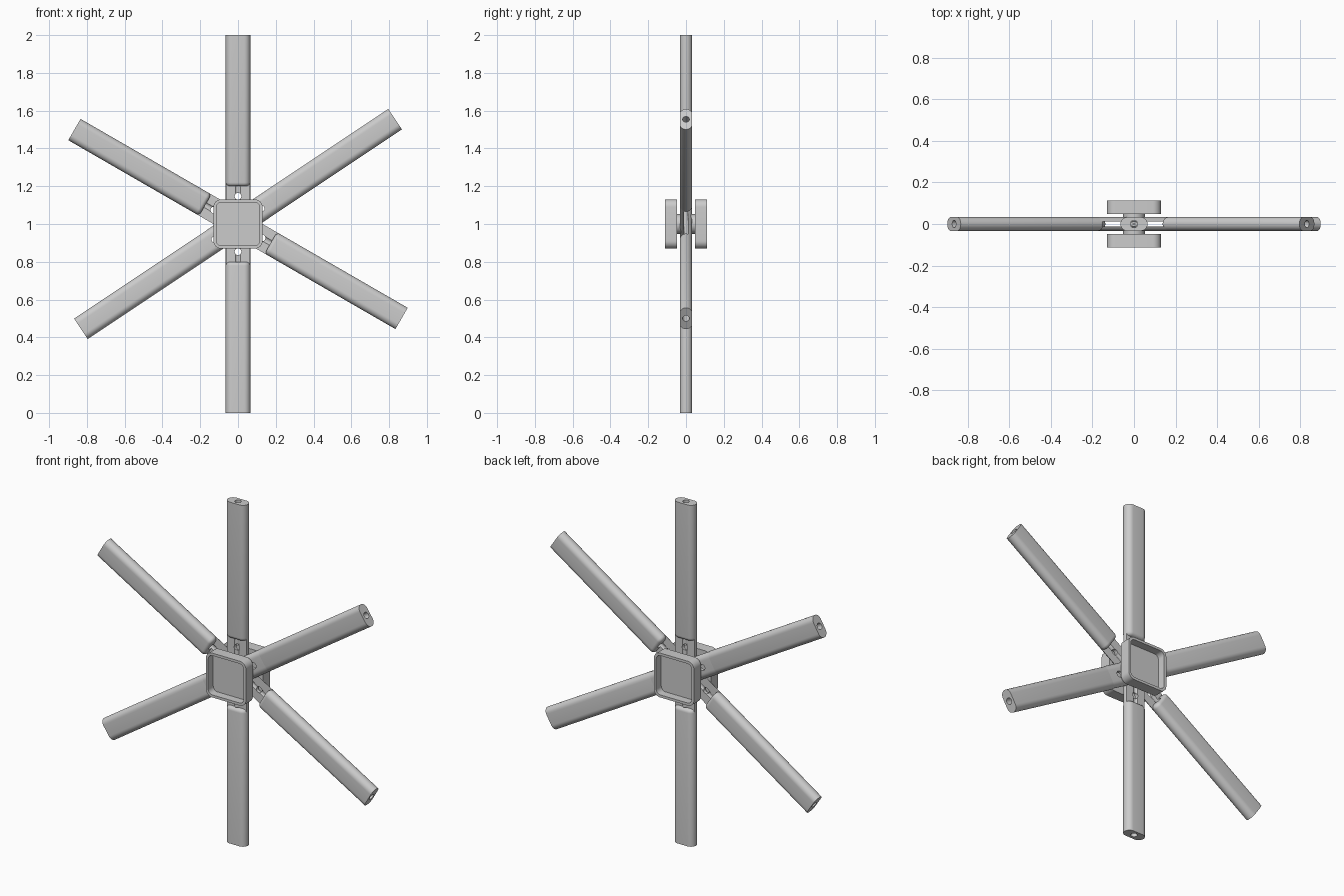
import bpy, bmesh
from math import sin, cos, pi, radians

if "Cube" in bpy.data.objects:
    bpy.data.objects.remove(bpy.data.objects["Cube"], do_unlink=True)

GREY = (0.6, 0.6, 0.6, 1)
mat = bpy.data.materials.new("plain grey")
mat.use_nodes = True
mat.diffuse_color = GREY
mat.node_tree.nodes["Principled BSDF"].inputs["Base Color"].default_value = GREY

HALF_W, HALF_T = 0.065, 0.033      # spoke half width and half thickness
SHOULDER, ROUND = 0.2, 0.02        # where the full section starts, its edge rounding
BORE = 0.018
THIRD = HALF_T / 3


def rounded(hx, hy, r, seg=8):
    """Outline of a rounded rectangle."""
    pts = []
    for k, (sx, sy) in enumerate([(1, 1), (-1, 1), (-1, -1), (1, -1)]):
        for i in range(seg + 1):
            a = (k + i / seg) * pi / 2
            pts.append((sx * (hx - r) + r * cos(a), sy * (hy - r) + r * sin(a)))
    return pts


def circle(r, n=24):
    return [(r * cos(2 * pi * i / n), r * sin(2 * pi * i / n)) for i in range(n)]


def loft(name, rings, rot=(0, 0, 0), loc=(0, 0, 1)):
    """Skin a list of (outline, height) rings and cap both ends."""
    bm = bmesh.new()
    loops = [[bm.verts.new((x, y, h)) for x, y in pts] for pts, h in rings]
    n = len(loops[0])
    for a, b in zip(loops, loops[1:]):
        for i in range(n):
            j = (i + 1) % n
            bm.faces.new((a[i], a[j], b[j], b[i]))
    bm.faces.new(loops[0][::-1])
    bm.faces.new(loops[-1])
    bmesh.ops.remove_doubles(bm, verts=bm.verts, dist=1e-5)
    bmesh.ops.recalc_face_normals(bm, faces=bm.faces)
    me = bpy.data.meshes.new(name)
    bm.to_mesh(me)
    bm.free()
    me.materials.append(mat)
    ob = bpy.data.objects.new(name, me)
    ob.rotation_euler, ob.location = rot, loc
    bpy.context.scene.collection.objects.link(ob)
    return ob


def activate(ob):
    bpy.ops.object.select_all(action='DESELECT')
    ob.select_set(True)
    bpy.context.view_layer.objects.active = ob


def drill(ob, cutters):
    """Subtract each cutter, then discard it."""
    for c in cutters:
        c.hide_render = True
        activate(ob)
        m = ob.modifiers.new("drill", 'BOOLEAN')
        m.operation, m.solver, m.object = 'DIFFERENCE', 'EXACT', c
        bpy.ops.object.modifier_apply(modifier=m.name)
        bpy.data.objects.remove(c, do_unlink=True)


def smooth(ob):
    activate(ob)
    bpy.ops.object.shade_smooth_by_angle(angle=radians(35))


def rod(radius, length, rot, loc=(0, 0, 1)):
    return loft("cutter", [(circle(radius), -length), (circle(radius), length)], rot, loc)


def arm(name, tilt):
    """Full-section half spoke with a rounded inner shoulder and a bored core."""
    rings = []
    for i in range(6):
        a = i / 5 * pi / 2
        d = ROUND * (1 - sin(a))
        rings.append((rounded(HALF_W - d, HALF_T - d, HALF_T - d),
                      SHOULDER + ROUND * (1 - cos(a))))
    rings.append((rounded(HALF_W, HALF_T, HALF_T), 1))
    ob = loft(name, rings, (0, tilt, 0))
    drill(ob, [rod(BORE, 1.2, (0, tilt, 0))])
    smooth(ob)


def lap(name, tilt, lo, hi, channels):
    """Thin crossing web with cable channels and two pin holes."""
    outline = [(x, min(max(y, lo), hi)) for x, y in rounded(HALF_W, HALF_T, HALF_T)]
    end = SHOULDER + ROUND
    ob = loft(name, [(outline, -end), (outline, end)], (0, tilt, 0))
    cutters = [rod(BORE, 0.5, (0, tilt, 0), (0, y, 1)) for y in channels]
    for s in (-1, 1):
        r = 0.147 * s
        cutters.append(rod(BORE, 0.1, (pi / 2, 0, 0), (r * sin(tilt), 0, 1 + r * cos(tilt))))
    drill(ob, cutters)
    smooth(ob)


# Three spokes crossing in layers: front, middle, back
spokes = [
    ("rising", 56.3, -HALF_T, -THIRD, [0]),
    ("upright", 0, -THIRD, THIRD, [-2 * THIRD, 2 * THIRD]),
    ("falling", 120, THIRD, HALF_T, [0]),
]
for label, deg, lo, hi, channels in spokes:
    tilt = radians(deg)
    arm(label + "_spoke_first_arm", tilt)
    arm(label + "_spoke_second_arm", tilt + pi)
    lap(label + "_spoke_lap", tilt, lo, hi, channels)

# Square hub trays, open outwards
for label, turn in (("front", pi / 2), ("back", -pi / 2)):
    outer, inner = rounded(0.13, 0.13, 0.04), rounded(0.115, 0.115, 0.028)
    tray = loft(label + "_hub_tray",
                [(outer, 0.048), (outer, 0.112), (inner, 0.112), (inner, 0.065)], (turn, 0, 0))
    smooth(tray)

# Axle joining the trays through the crossing
axle = loft("hub_axle", [(circle(0.052, 32), -0.05), (circle(0.052, 32), 0.05)], (pi / 2, 0, 0))
smooth(axle)
